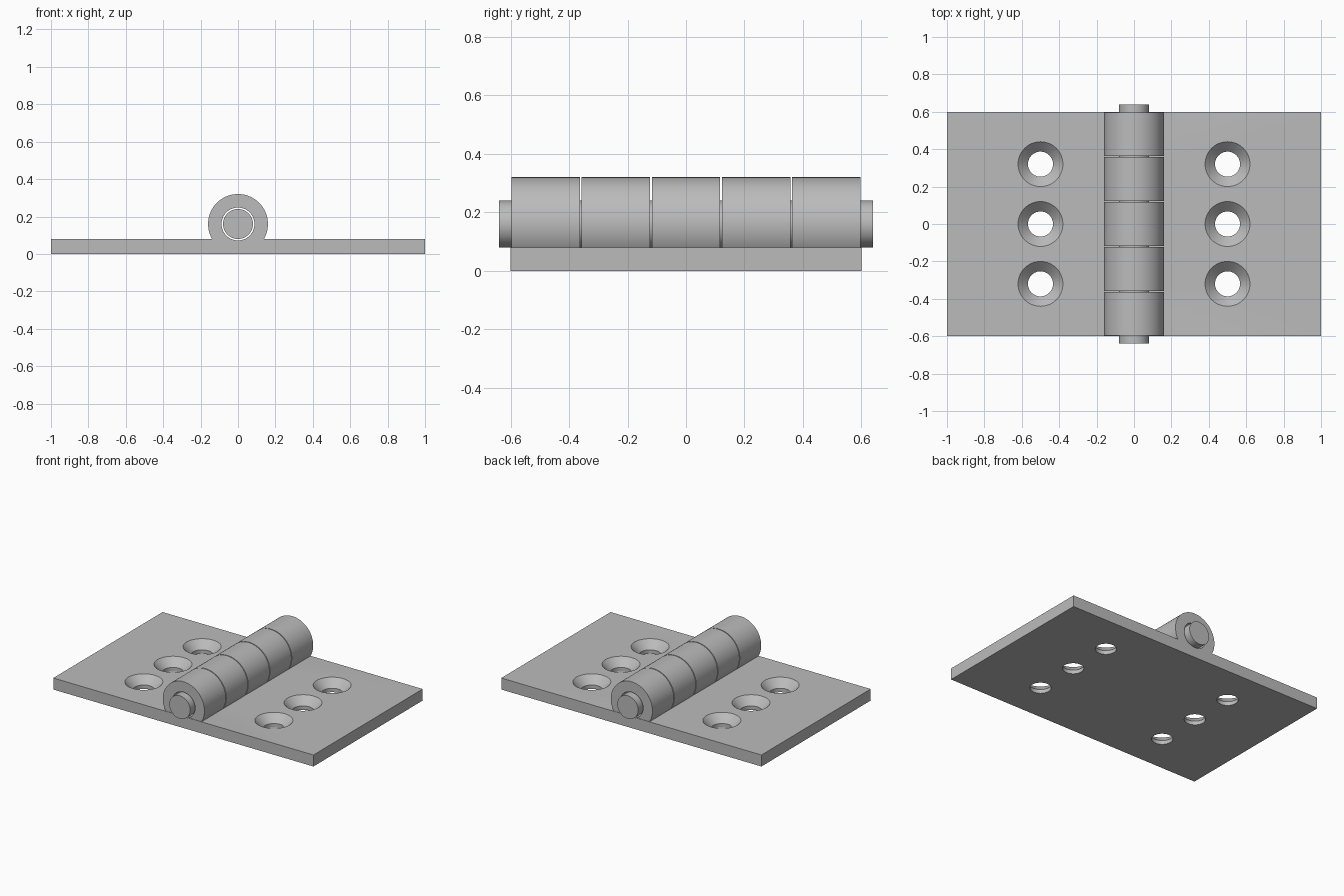
import bpy, bmesh, math

PLATE_T, HALF_Y = 0.08, 0.60
AXIS_Z, KNUCKLE_R, BORE_R, PIN_R = 0.16, 0.16, 0.088, 0.08
GAP, PITCH = 0.006, 0.24

cube = bpy.data.objects.get("Cube")
if cube:
    bpy.data.objects.remove(cube, do_unlink=True)

steel = bpy.data.materials.new("grey steel")
steel.use_nodes = True
GREY = (0.5, 0.5, 0.5, 1)
steel.diffuse_color = GREY
steel.node_tree.nodes["Principled BSDF"].inputs["Base Color"].default_value = GREY


def extrude_profile(name, points, axis, start, end):
    """Extrude a closed 2D profile along y (points are x, z) or z (points are x, y)."""
    bm = bmesh.new()
    place = (lambda p: (p[0], start, p[1])) if axis == "y" else (lambda p: (p[0], p[1], start))
    face = bm.faces.new([bm.verts.new(place(p)) for p in points])
    out = bmesh.ops.extrude_face_region(bm, geom=[face])
    d = end - start
    verts = [g for g in out["geom"] if isinstance(g, bmesh.types.BMVert)]
    bmesh.ops.translate(bm, verts=verts, vec=(0, d, 0) if axis == "y" else (0, 0, d))
    return finish(name, bm)


def finish(name, bm):
    bmesh.ops.recalc_face_normals(bm, faces=bm.faces)
    mesh = bpy.data.meshes.new(name)
    bm.to_mesh(mesh)
    bm.free()
    mesh.materials.append(steel)
    obj = bpy.data.objects.new(name, mesh)
    bpy.context.collection.objects.link(obj)
    return obj


def arc(radius, a0=0.0, a1=360.0, n=72):
    count = n if a1 - a0 >= 360 else n + 1
    angles = [math.radians(a0 + (a1 - a0) * i / n) for i in range(count)]
    return [(radius * math.cos(a), AXIS_Z + radius * math.sin(a)) for a in angles]


def countersink(name, x, y):
    """Screw hole cutter: straight bore opening into a cone at the top."""
    bm = bmesh.new()
    rings = []
    for r, z in ((0.067, -0.05), (0.067, 0.027), (0.12, PLATE_T), (0.12, 0.12)):
        rings.append([bm.verts.new((x + r * math.cos(math.tau * i / 48),
                                    y + r * math.sin(math.tau * i / 48), z)) for i in range(48)])
    for low, high in zip(rings, rings[1:]):
        for i in range(48):
            j = (i + 1) % 48
            bm.faces.new((low[i], low[j], high[j], high[i]))
    bm.faces.new(rings[0])
    bm.faces.new(rings[-1])
    return finish(name, bm)


def combine(target, tool, operation):
    mod = target.modifiers.new(operation.lower(), "BOOLEAN")
    mod.object, mod.operation, mod.solver = tool, operation, "EXACT"
    bpy.context.view_layer.objects.active = target
    bpy.ops.object.modifier_apply(modifier=mod.name)
    bpy.data.objects.remove(tool, do_unlink=True)


def smooth(obj):
    bpy.ops.object.select_all(action="DESELECT")
    obj.select_set(True)
    bpy.context.view_layer.objects.active = obj
    bpy.ops.object.shade_smooth_by_angle(angle=math.radians(30))


# Two leaves, each with its alternating knuckles, pin bore and screw holes
for name, side, slots in (("left_leaf", 1, (-1, 1)), ("right_leaf", -1, (-2, 0, 2))):
    rect = [(0, 0), (side, 0), (side, PLATE_T), (0, PLATE_T)]
    leaf = extrude_profile(name, rect, "y", -HALF_Y, HALF_Y)
    for s in slots:
        y0 = max(-HALF_Y, (s - 0.5) * PITCH + GAP / 2)
        y1 = min(HALF_Y, (s + 0.5) * PITCH - GAP / 2)
        # barrel profile is flattened underneath, where it sinks into the plate
        knuckle = extrude_profile("knuckle", arc(KNUCKLE_R, -50, 230), "y", y0, y1)
        combine(leaf, knuckle, "UNION")
    combine(leaf, extrude_profile("bore", arc(BORE_R), "y", -0.7, 0.7), "DIFFERENCE")
    for y in (-0.32, 0, 0.32):
        combine(leaf, countersink("screw_hole", side * 0.5, y), "DIFFERENCE")
    smooth(leaf)

# Hinge pin
smooth(extrude_profile("hinge_pin", arc(PIN_R), "y", -0.64, 0.64))
